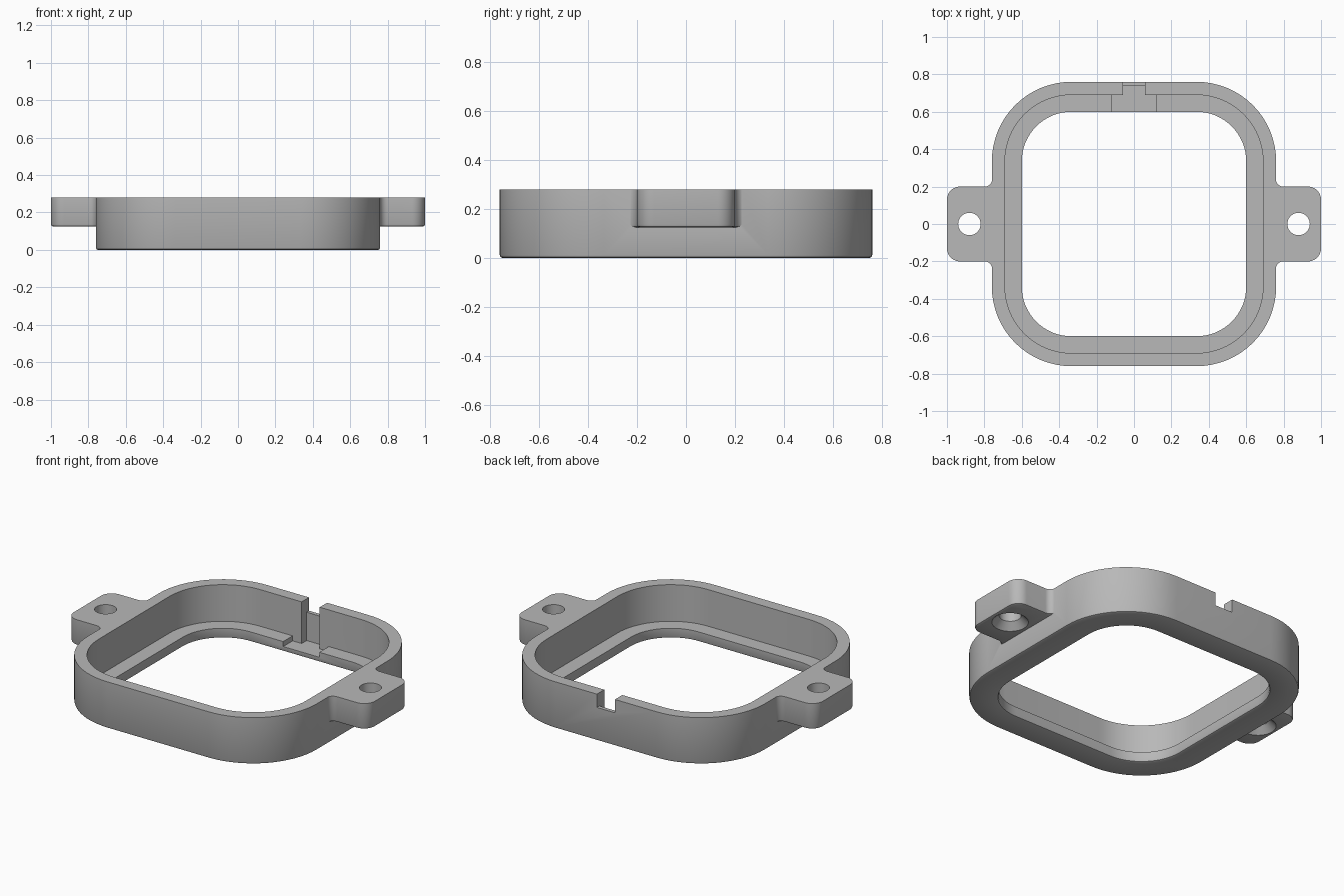
import bpy, bmesh, math

if "Cube" in bpy.data.objects:
    bpy.data.objects.remove(bpy.data.objects["Cube"], do_unlink=True)

HEIGHT = 0.28
FILLET = 0.012
CORNER = 0.335      # centre of every corner arc

grey = bpy.data.materials.new("plain grey")
grey.use_nodes = True
grey.diffuse_color = (0.48, 0.48, 0.48, 1)
grey.node_tree.nodes["Principled BSDF"].inputs["Base Color"].default_value = grey.diffuse_color


def arc(cx, cy, r, start, end, steps):
    """Points on an arc, angles in degrees."""
    angles = [math.radians(start + (end - start) * i / steps) for i in range(steps + 1)]
    return [(cx + r * math.cos(a), cy + r * math.sin(a)) for a in angles]


def rounded_square(half):
    pts = []
    for k, (sx, sy) in enumerate([(1, 1), (-1, 1), (-1, -1), (1, -1)]):
        pts += arc(sx * CORNER, sy * CORNER, half - CORNER, 90 * k, 90 * k + 90, 16)
    return pts


def finish(bm, name):
    bmesh.ops.recalc_face_normals(bm, faces=bm.faces)
    mesh = bpy.data.meshes.new(name)
    bm.to_mesh(mesh)
    bm.free()
    mesh.materials.append(grey)
    obj = bpy.data.objects.new(name, mesh)
    bpy.context.collection.objects.link(obj)
    return obj


def loft(name, sections, closed=False):
    """Skin a list of (points, z) sections; capped, or closed into a ring."""
    bm = bmesh.new()
    rings = [[bm.verts.new((x, y, z)) for x, y in pts] for pts, z in sections]
    pairs = list(zip(rings, rings[1:]))
    if closed:
        pairs.append((rings[-1], rings[0]))
    else:
        bm.faces.new(rings[0])
        bm.faces.new(rings[-1])
    for a, b in pairs:
        n = len(a)
        for i in range(n):
            j = (i + 1) % n
            bm.faces.new((a[i], a[j], b[j], b[i]))
    return finish(bm, name)


def box(name, x0, x1, y0, y1, z0, z1):
    pts = [(x0, y0), (x1, y0), (x1, y1), (x0, y1)]
    return loft(name, [(pts, z0), (pts, z1)])


def combine(target, tool, operation):
    mod = target.modifiers.new(operation.title(), "BOOLEAN")
    mod.operation = operation
    mod.solver = "EXACT"
    mod.object = tool
    tool.hide_render = True
    bpy.context.view_layer.objects.active = target
    bpy.ops.object.modifier_apply(modifier=mod.name)
    bpy.data.objects.remove(tool, do_unlink=True)


# Frame ring: outer wall, recess wall, ledge and opening
profile = [(0.76 - FILLET, 0), (0.76 - FILLET * 0.3, FILLET * 0.3), (0.76, FILLET),
           (0.76, HEIGHT), (0.69, HEIGHT), (0.69, 0.06), (0.60, 0.06),
           (0.60, FILLET), (0.60 + FILLET * 0.3, FILLET * 0.3), (0.60 + FILLET, 0)]
frame = loft("mounting_frame", [(rounded_square(h), z) for h, z in profile], closed=True)

# Side tabs with filleted roots, rounded corners and countersunk holes
TAB_Z = 0.125


def tab_outline(inset, side):
    half = 0.2 - inset
    upper = [(0.72, 0.24 - inset)]
    upper += arc(0.798, 0.24, 0.04 + inset, 180, 270, 8)
    upper += arc(0.93, 0.13, half - 0.13, 90, 0, 10)
    upper[0] = (0.72, 0.24)
    outline = upper + [(x, -y) for x, y in reversed(upper)]
    return [(side * x, y) for x, y in outline]


for side in (-1, 1):
    tab = loft("side_tab", [(tab_outline(FILLET, side), TAB_Z),
                            (tab_outline(FILLET * 0.3, side), TAB_Z + FILLET * 0.3),
                            (tab_outline(0, side), TAB_Z + FILLET),
                            (tab_outline(0, side), HEIGHT)])
    combine(frame, tab, "UNION")
    hole = [(0.11, TAB_Z - 0.01), (0.06, TAB_Z + 0.04), (0.06, HEIGHT + 0.1)]
    drill = loft("hole_cutter", [(arc(side * 0.88, 0, r, 0, 348.75, 31), z) for r, z in hole])
    combine(frame, drill, "DIFFERENCE")

# Cable notch in the back wall: ledge pocket, inner groove, top gap
for cutter in (box("pocket_cutter", -0.12, 0.12, 0.56, 0.69, 0.03, 0.1),
               box("groove_cutter", -0.06, 0.06, 0.66, 0.737, 0.03, 0.4),
               box("gap_cutter", -0.06, 0.06, 0.66, 0.8, 0.2, 0.4)):
    combine(frame, cutter, "DIFFERENCE")

# Smooth curved walls, keep edges sharp
bpy.ops.object.select_all(action="DESELECT")
frame.select_set(True)
bpy.context.view_layer.objects.active = frame
bpy.ops.object.shade_smooth_by_angle(angle=math.radians(35))
